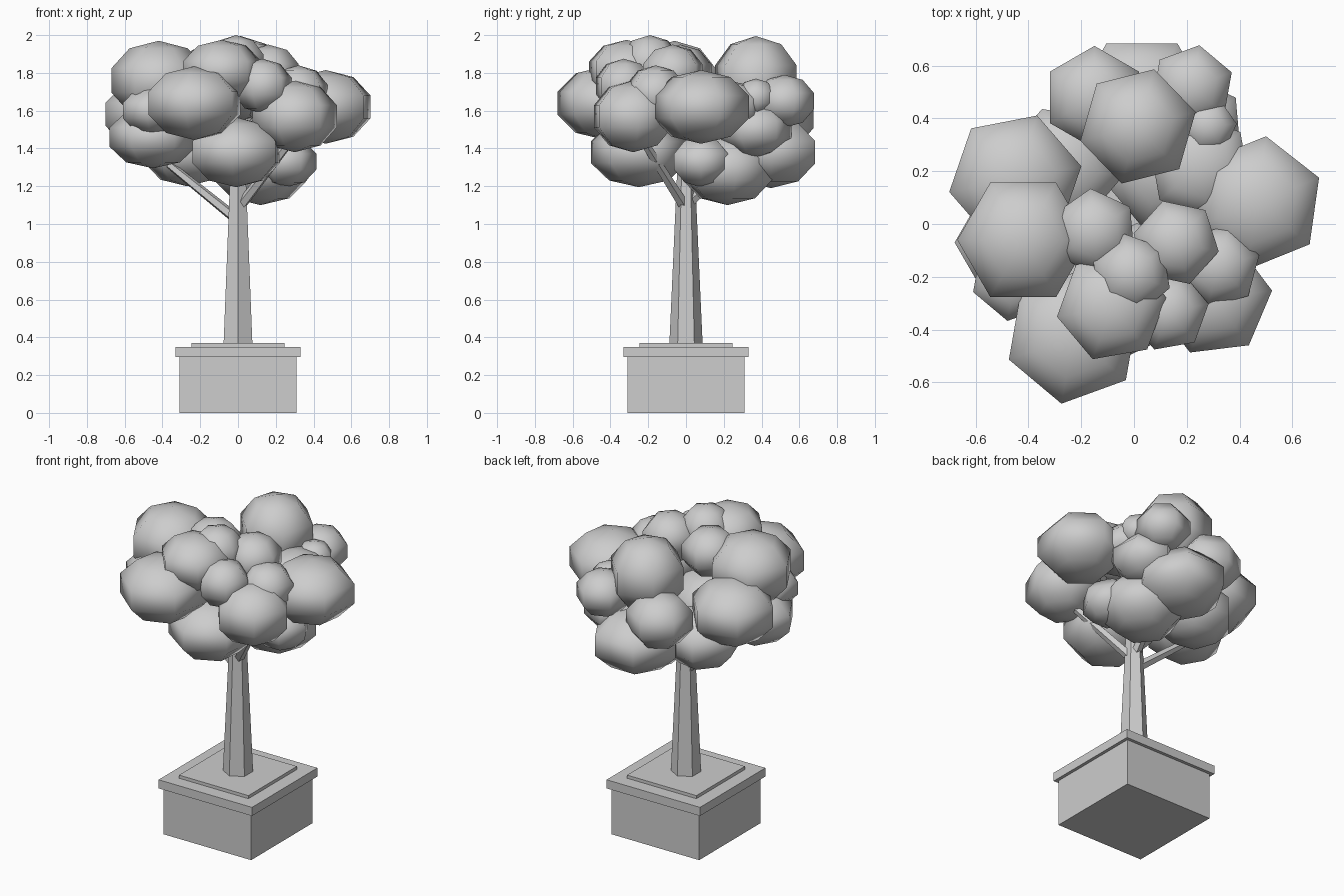
import bpy, math
from mathutils import Vector

if "Cube" in bpy.data.objects:
    bpy.data.objects.remove(bpy.data.objects["Cube"])

grey = bpy.data.materials.new("plain_grey")
grey.use_nodes = True
grey.diffuse_color = (0.61, 0.61, 0.61, 1)
grey.node_tree.nodes["Principled BSDF"].inputs["Base Color"].default_value = grey.diffuse_color


def finish(name):
    ob = bpy.context.object
    ob.name = name
    ob.data.materials.append(grey)
    return ob


def slab(name, half, z0, z1):
    bpy.ops.mesh.primitive_cube_add(size=1, location=(0, 0, (z0 + z1) / 2))
    ob = finish(name)
    ob.scale = (2 * half, 2 * half, z1 - z0)


def limb(name, start, end, r0, r1, sides):
    """Tapered prism between two points."""
    a, b = Vector(start), Vector(end)
    bpy.ops.mesh.primitive_cone_add(vertices=sides, radius1=r0, radius2=r1,
                                    depth=(b - a).length, location=(a + b) / 2)
    ob = finish(name)
    ob.rotation_mode = 'QUATERNION'
    ob.rotation_quaternion = (b - a).to_track_quat('Z', 'X')


def leaf_clump(name, x, y, z, r, rz, turn):
    """Flattened six-sided ball; turn points one corner, r is the corner radius."""
    bpy.ops.mesh.primitive_uv_sphere_add(segments=6, ring_count=5, radius=1,
                                         location=(x, y, z),
                                         rotation=(0, 0, math.radians(turn + 30)))
    ob = finish(name)
    wide = r / math.cos(math.radians(18))
    ob.scale = (wide, wide, rz)
    bpy.ops.object.shade_smooth_by_angle(angle=math.radians(55))


# Square planter
slab("planter_box", 0.31, 0, 0.295)
slab("planter_rim", 0.33, 0.295, 0.35)
slab("soil", 0.245, 0.35, 0.37)

# Trunk and three branches
limb("trunk", (0, 0, 0.365), (0, 0, 1.32), 0.088, 0.045, 6)
for side, angle, z, slope in (("left", -39, 1.08, 1.0), ("right", 172, 1.02, 0.8),
                              ("back", 80, 1.1, 0.9)):
    dx, dy = math.cos(math.radians(angle)), math.sin(math.radians(angle))
    limb(side + "_branch", (0, 0, z), (dx * 0.37, dy * 0.37, z + slope * 0.37), 0.03, 0.022, 5)

# Crown: x, y, z, radius, half height, turn
crown = {
    "top": [(0.015, 0.37, 1.77, 0.225, 0.225, 14), (-0.42, -0.06, 1.76, 0.25, 0.21, 0),
            (-0.085, -0.315, 1.81, 0.21, 0.165, 10), (-0.01, -0.19, 1.85, 0.155, 0.15, 40),
            (0.16, -0.07, 1.8, 0.165, 0.15, 48), (-0.15, -0.03, 1.8, 0.165, 0.15, 35)],
    "middle": [(0.465, 0.08, 1.62, 0.255, 0.195, 22), (-0.45, 0.17, 1.58, 0.255, 0.2, 11),
               (-0.23, -0.425, 1.64, 0.26, 0.195, 20), (0.32, -0.16, 1.69, 0.16, 0.15, 15),
               (0.3, -0.28, 1.57, 0.225, 0.19, 7), (0.13, -0.33, 1.73, 0.155, 0.145, 10),
               (-0.45, -0.2, 1.6, 0.17, 0.13, 20), (-0.15, 0.48, 1.56, 0.195, 0.17, 30),
               (0.22, 0.52, 1.65, 0.16, 0.14, 20), (0.25, 0.22, 1.62, 0.2, 0.14, 40),
               (0.28, 0.37, 1.67, 0.11, 0.1, 5)],
    "lower": [(-0.01, -0.25, 1.38, 0.255, 0.185, 25), (-0.45, -0.07, 1.46, 0.23, 0.165, 0),
              (0.25, 0.08, 1.33, 0.165, 0.135, 0), (0.12, 0.22, 1.29, 0.25, 0.19, 10),
              (0.03, 0.45, 1.38, 0.27, 0.19, 0), (0.23, 0.37, 1.5, 0.19, 0.15, 35),
              (-0.27, 0.22, 1.38, 0.23, 0.18, 50)],
}
for level, clumps in crown.items():
    for i, clump in enumerate(clumps, 1):
        leaf_clump(f"{level}_leaf_clump_{i}", *clump)
